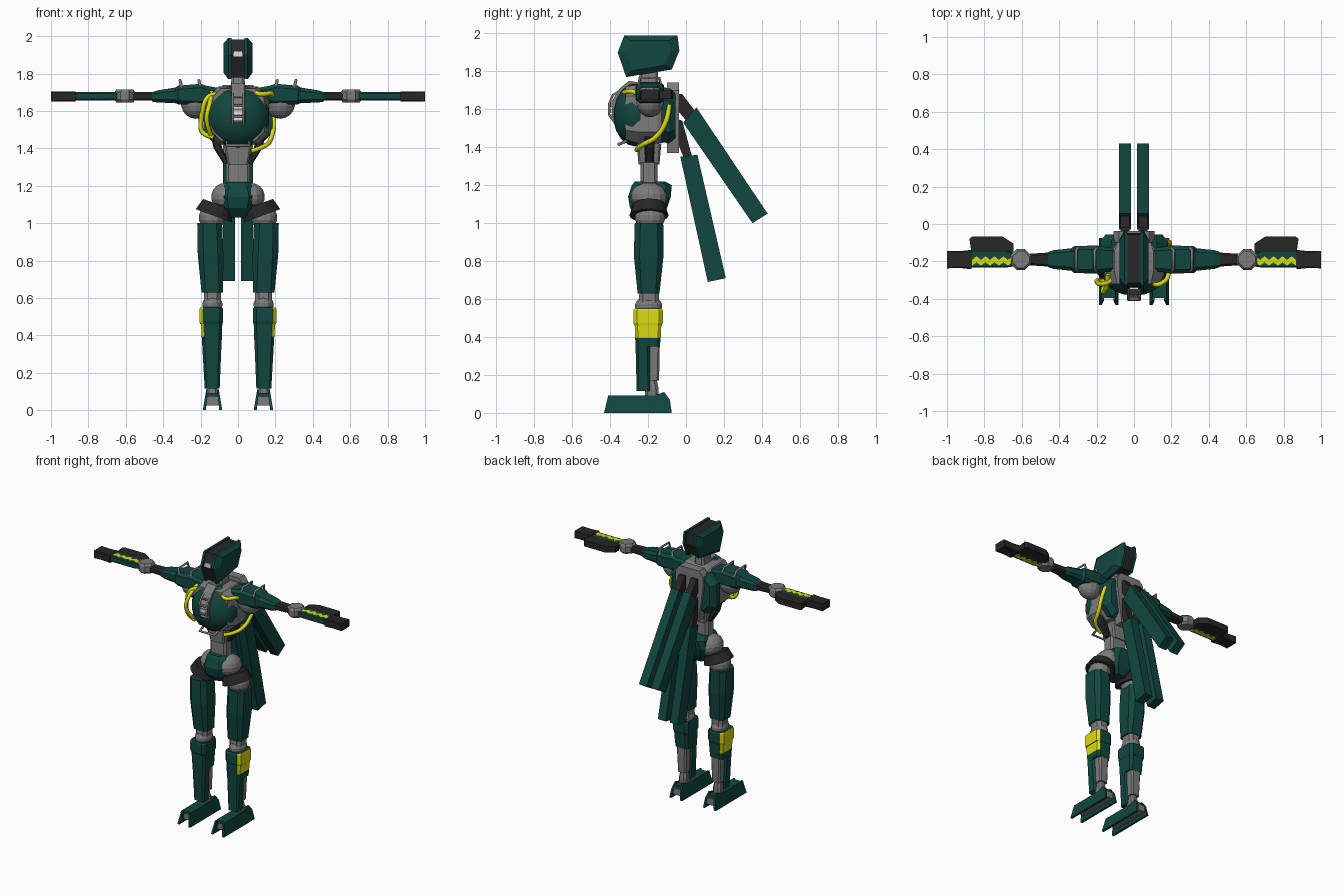
import bpy, bmesh, math
from mathutils import Matrix


def material(name, rgb):
    m = bpy.data.materials.new(name)
    m.diffuse_color = (*rgb, 1)
    return m


GREEN = material("dark_green", (0.006, 0.062, 0.05))
GREY = material("mid_grey", (0.2, 0.2, 0.2))
DARK = material("near_black", (0.02, 0.02, 0.02))
YELLOW = material("yellow", (0.72, 0.72, 0.006))
WHITE = material("white", (0.75, 0.75, 0.75))


def finish(name, bm, mat, mirror=False):
    bmesh.ops.recalc_face_normals(bm, faces=bm.faces)
    me = bpy.data.meshes.new(name)
    bm.to_mesh(me)
    bm.free()
    me.materials.append(mat)
    ob = bpy.data.objects.new(name, me)
    bpy.context.collection.objects.link(ob)
    if mirror:
        ob.modifiers.new("mirror", "MIRROR").use_mirror_merge = False
    return ob


def rings(name, loops, mat, mirror=False):
    """Skin a list of equal-length point loops and cap both ends."""
    bm = bmesh.new()
    vs = [[bm.verts.new(p) for p in loop] for loop in loops]
    n = len(vs[0])
    for a, b in zip(vs, vs[1:]):
        for i in range(n):
            bm.faces.new((a[i], a[(i + 1) % n], b[(i + 1) % n], b[i]))
    bm.faces.new(vs[0])
    bm.faces.new(vs[-1])
    return finish(name, bm, mat, mirror)


def place(axis, t, u, v):
    return {"x": (t, u, v), "y": (u, t, v), "z": (u, v, t)}[axis]


def prism(name, pts, axis, lo, hi, mat, mirror=False):
    return rings(name, [[place(axis, t, *p) for p in pts] for t in (lo, hi)], mat, mirror)


def loft(name, axis, sections, mat, mirror=False):
    """Sections are (pos, u0, u1, v0, v1, chamfer) octagons along an axis."""
    loops = []
    for t, a, b, c, d, k in sections:
        pts = [(a + k, c), (b - k, c), (b, c + k), (b, d - k),
               (b - k, d), (a + k, d), (a, d - k), (a, c + k)]
        loops.append([place(axis, t, *p) for p in pts])
    return rings(name, loops, mat, mirror)


def box(name, x0, x1, y0, y1, z0, z1, mat, mirror=False):
    return prism(name, [(x0, y0), (x1, y0), (x1, y1), (x0, y1)], "z", z0, z1, mat, mirror)


def ball(name, c, r, mat, mirror=False, seg=14, smooth=False):
    bm = bmesh.new()
    bmesh.ops.create_uvsphere(bm, u_segments=seg, v_segments=9, radius=1,
                              matrix=Matrix.Translation(c) @ Matrix.Diagonal((*r, 1)))
    for f in bm.faces:
        f.smooth = smooth
    return finish(name, bm, mat, mirror)


def tube(name, pts, r, mat, straight=False, mirror=False):
    cu = bpy.data.curves.new(name, "CURVE")
    cu.dimensions = "3D"
    cu.bevel_depth = r
    cu.bevel_resolution = 1
    cu.resolution_u = 5
    cu.use_fill_caps = True
    sp = cu.splines.new("POLY" if straight else "NURBS")
    sp.points.add(len(pts) - 1)
    for p, co in zip(sp.points, pts):
        p.co = (*co, 1)
    sp.use_endpoint_u = True
    sp.order_u = 3
    cu.materials.append(mat)
    ob = bpy.data.objects.new(name, cu)
    bpy.context.collection.objects.link(ob)
    if mirror:
        ob.modifiers.new("mirror", "MIRROR").use_mirror_merge = False


# head: dark core between two faceted side shells
head = [(-.36, 1.90), (-.325, 1.99), (-.045, 1.99), (-.035, 1.91), (-.075, 1.81), (-.315, 1.77)]


def head_loop(x, s):
    return [(x, -.2 + (y + .2) * s, 1.89 + (z - 1.89) * s) for y, z in head]


rings("head_shell", [head_loop(.035, 1), head_loop(.052, 1), head_loop(.077, .72)], GREEN, True)
rings("head_core", [head_loop(-.035, .92), head_loop(.035, .92)], DARK)
box("visor_light", -.024, .024, -.351, -.33, 1.89, 1.92, WHITE)
loft("neck", "z", [(1.68, -.045, .045, -.26, -.14, .015), (1.82, -.03, .03, -.24, -.15, .01)], GREY)

# torso
loft("torso_core", "y", [(-.32, -.14, .14, 1.44, 1.72, .05), (-.25, -.165, .165, 1.42, 1.73, .06),
                         (-.15, -.165, .165, 1.42, 1.73, .06), (-.07, -.13, .13, 1.43, 1.70, .05)], GREY)
ball("chest_shell", (0, -.265, 1.572), (.172, .12, .168), GREEN, seg=18, smooth=True)
loft("back_shell", "y", [(-.13, -.185, .185, 1.43, 1.71, .06), (-.09, -.18, .18, 1.42, 1.71, .06),
                         (-.055, -.15, .15, 1.45, 1.69, .05)], GREEN)
prism("back_plate", [(-.075, 1.37), (.075, 1.37), (.11, 1.62), (.11, 1.70), (.08, 1.74), (-.08, 1.74),
                     (-.11, 1.70), (-.11, 1.62)], "y", -.10, -.037, GREY)
prism("sternum", [(-.39, 1.54), (-.392, 1.64), (-.35, 1.71), (-.30, 1.75), (-.24, 1.74), (-.25, 1.54)],
      "x", -.036, .036, GREY)
for i in range(3):
    box("sternum_lamp", -.024, .024, -.397, -.389, 1.552 + i * .03, 1.572 + i * .03, WHITE)
guard = [(-.345, 1.70), (-.385, 1.675), (-.405, 1.63), (-.405, 1.57), (-.375, 1.53)]
tube("chest_guard", [(.03, y, z) for y, z in guard], .007, GREY, True, True)
for y, z in guard[1:4]:
    tube("guard_rung", [(-.03, y, z), (.03, y, z)], .006, GREY, True)
tube("belly_handle", [(-.06, -.3, 1.44), (-.06, -.355, 1.415), (.06, -.355, 1.415), (.06, -.3, 1.44)],
     .009, GREY, True)

# yellow hoses
tube("left_hose", [(-.12, -.30, 1.69), (-.17, -.33, 1.69), (-.20, -.31, 1.56), (-.20, -.30, 1.47),
                   (-.13, -.31, 1.46)], .013, YELLOW)
tube("left_inner_hose", [(-.14, -.27, 1.70), (-.145, -.36, 1.66), (-.18, -.37, 1.54), (-.14, -.30, 1.46)],
     .013, YELLOW)
tube("collar_hose", [(.08, -.28, 1.71), (.10, -.33, 1.69), (.15, -.32, 1.69), (.19, -.28, 1.70),
                     (.18, -.24, 1.67)], .013, YELLOW)
tube("side_hose", [(.17, -.09, 1.62), (.20, -.09, 1.56), (.18, -.15, 1.45), (.15, -.24, 1.41),
                   (.07, -.26, 1.385)], .013, YELLOW)

# waist
loft("waist_upper", "z", [(1.31, -.055, .055, -.25, -.14, .01), (1.42, -.075, .075, -.26, -.13, .01)], GREY)
loft("waist_lower", "z", [(1.18, -.065, .065, -.24, -.15, .015), (1.32, -.065, .065, -.24, -.15, .015)], GREY)
loft("waist_strut", "z", [(1.32, .045, .08, -.215, -.17, .008), (1.40, .085, .13, -.22, -.165, .008),
                          (1.50, .10, .155, -.22, -.165, .008)], DARK, True)

# hips
loft("pelvis", "z", [(1.03, -.045, .045, -.25, -.13, .02), (1.08, -.078, .078, -.295, -.10, .03),
                     (1.14, -.09, .09, -.305, -.08, .03), (1.20, -.075, .075, -.285, -.075, .03),
                     (1.22, -.06, .06, -.27, -.11, .03)], GREEN)
ball("hip_cap", (.07, -.195, 1.14), (.075, .095, .075), GREY, True)
bm = bmesh.new()
bmesh.ops.create_cone(bm, cap_ends=True, segments=16, radius1=.103, radius2=.085, depth=.065,
                      matrix=Matrix.Translation((.118, -.195, 1.07)) @ Matrix.Rotation(math.radians(-20), 4, "Y"))
finish("hip_band", bm, DARK, True)
ball("hip_joint", (.14, -.19, 1.03), (.072, .08, .07), GREY, True)

# legs
loft("thigh", "z", [(.63, .08, .195, -.255, -.14, .02), (.83, .078, .215, -.275, -.118, .03),
                    (1.0, .085, .218, -.27, -.12, .03)], GREEN, True)
loft("knee_rod", "z", [(.54, .092, .182, -.25, -.14, .02), (.66, .092, .182, -.245, -.145, .02)], GREY, True)
ball("knee_cap", (.137, -.197, .565), (.055, .072, .05), GREY, True)
cuff = loft("shin_cuff", "z", [(.46, .083, .203, -.272, -.128, .02), (.475, .08, .206, -.278, -.122, .02),
                               (.54, .08, .206, -.278, -.122, .02), (.55, .083, .203, -.272, -.128, .02)],
            GREEN, True)
shin = loft("shin_upper", "z", [(.35, .088, .192, -.266, -.138, .015), (.395, .086, .194, -.268, -.133, .015),
                                (.46, .084, .198, -.27, -.13, .015)], GREEN, True)
# outer sides of the upper shin are yellow
for ob, low in ((cuff, 0), (shin, .395)):
    ob.data.materials.append(YELLOW)
    for p in ob.data.polygons:
        if p.normal.x > .5 and p.center.z > low:
            p.material_index = 1
loft("shin_guard", "z", [(.115, .098, .178, -.26, -.19, .01), (.36, .088, .192, -.266, -.19, .015)], GREEN, True)
loft("calf", "z", [(.17, .105, .17, -.21, -.142, .01), (.36, .1, .178, -.21, -.138, .01)], GREY, True)
loft("ankle", "z", [(.07, .11, .165, -.215, -.145, .01), (.13, .108, .168, -.215, -.145, .015),
                    (.18, .115, .16, -.21, -.155, .015)], GREY, True)

# feet: two green rails and a deck around a grey core, leaning inwards
sole = [(-.432, 0), (-.41, .092), (-.165, .092), (-.115, .11), (-.085, .07), (-.075, 0)]
for ob in (prism("foot_outer_rail", sole, "x", .172, .188, GREEN, True),
           prism("foot_inner_rail", sole, "x", .084, .1, GREEN, True),
           box("foot_deck", .1, .172, -.395, -.10, .072, .092, GREEN, True),
           box("foot_core", .1, .172, -.385, -.09, .025, .072, GREY, True)):
    for v in ob.data.vertices:
        v.co.x = .136 + (v.co.x - .136) * (1 - 3.2 * v.co.z)

# shoulders and arms
loft("shoulder", "x", [(.09, -.25, -.13, 1.64, 1.72, .015), (.17, -.26, -.12, 1.64, 1.735, .02),
                       (.20, -.265, -.115, 1.63, 1.745, .02), (.32, -.262, -.118, 1.635, 1.735, .02),
                       (.335, -.25, -.13, 1.642, 1.725, .02), (.43, -.24, -.14, 1.645, 1.71, .015),
                       (.46, -.23, -.15, 1.65, 1.70, .01)], GREEN, True)
ball("armpit_joint", (.225, -.19, 1.64), (.082, .072, .082), GREY, True)
for x in (.2, .3):
    tube("shoulder_handle", [(x, -.25, 1.72), (x + .01, -.245, 1.765), (x + .01, -.14, 1.765), (x, -.13, 1.72)],
         .008, GREY, True, True)
loft("upper_arm", "x", [(.42, -.23, -.15, 1.655, 1.70, .01), (.57, -.22, -.16, 1.655, 1.70, .01)], DARK, True)
loft("elbow", "z", [(1.645, .56, .65, -.235, -.145, .03), (1.66, .55, .66, -.245, -.135, .032),
                    (1.70, .55, .66, -.245, -.135, .032), (1.715, .56, .65, -.235, -.145, .03)], GREY, True)
loft("forearm", "x", [(.63, -.225, -.155, 1.662, 1.698, .006), (.68, -.232, -.145, 1.657, 1.70, .006),
                      (.88, -.232, -.145, 1.657, 1.70, .006)], GREEN, True)
# jagged yellow marking above and below the forearm
up = [(.65 + .024 * i, -.172 - .02 * (i % 2)) for i in range(10)]
down = [(.65 + .024 * i, -.222 + .016 * ((i + 1) % 2)) for i in range(10)]
for z in (1.698, 1.655):
    prism("forearm_marking", up + down[::-1], "z", z, z + .004, YELLOW, True)
prism("forearm_shield", [(.645, -.15), (.645, -.105), (.70, -.068), (.865, -.068), (.88, -.078), (.87, -.15)],
      "z", 1.655, 1.70, DARK, True)
loft("hand", "x", [(.868, -.242, -.138, 1.65, 1.705, .006), (.93, -.235, -.145, 1.65, 1.705, .006),
                   (1.0, -.237, -.143, 1.65, 1.705, .004)], DARK, True)

# back binders on dark arms
prism("upper_binder", [(.055, 1.61), (.43, 1.05), (.35, 1.0), (-.015, 1.53)], "x", .017, .08, GREEN, True)
prism("lower_binder", [(.06, 1.36), (.21, .71), (.115, .69), (-.03, 1.35)], "x", .017, .08, GREEN, True)
prism("upper_binder_arm", [(-.05, 1.68), (-.02, 1.68), (.06, 1.575), (.01, 1.53), (-.05, 1.60)],
      "x", .025, .072, DARK, True)
prism("lower_binder_arm", [(-.05, 1.55), (-.02, 1.54), (.035, 1.34), (-.01, 1.34), (-.05, 1.44)],
      "x", .025, .072, DARK, True)
